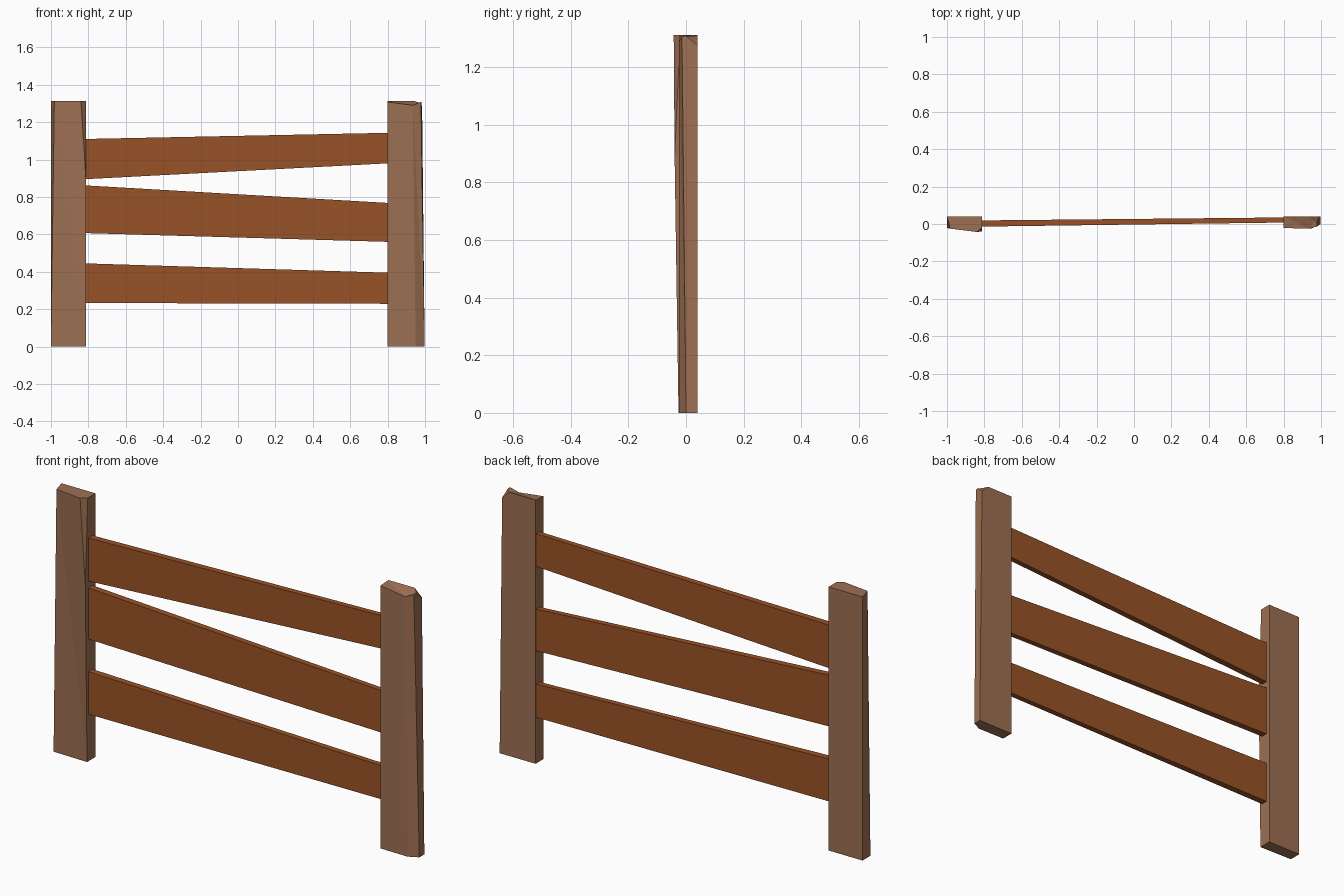
import bpy, bmesh
from mathutils import Vector

if "Cube" in bpy.data.objects:
    bpy.data.objects.remove(bpy.data.objects["Cube"])


def material(name, color):
    m = bpy.data.materials.new(name)
    m.diffuse_color = color
    m.use_nodes = True
    m.node_tree.nodes["Principled BSDF"].inputs["Base Color"].default_value = m.diffuse_color
    return m


POST_WOOD = material("post_wood", (0.34, 0.16, 0.085, 1))
RAIL_WOOD = material("rail_wood", (0.32, 0.085, 0.02, 1))


def loft(name, start, end, mat, cuts=()):
    """Flat-shaded solid between two matching rings; cuts are planes given
    by three points, the side holding the fourth point is removed."""
    bm = bmesh.new()
    a = [bm.verts.new(p) for p in start]
    b = [bm.verts.new(p) for p in end]
    n = len(a)
    bm.faces.new(a)
    bm.faces.new(b)
    for i in range(n):
        j = (i + 1) % n
        bm.faces.new((a[i], a[j], b[j], b[i]))
    # split warped quads so corner cuts stay clean
    bmesh.ops.triangulate(bm, faces=bm.faces[:])
    for p, q, r, removed in cuts:
        p, q, r = Vector(p), Vector(q), Vector(r)
        normal = (q - p).cross(r - p).normalized()
        if normal.dot(Vector(removed) - p) < 0:
            normal = -normal
        bmesh.ops.bisect_plane(bm, geom=bm.verts[:] + bm.edges[:] + bm.faces[:],
                               plane_co=p, plane_no=normal, clear_outer=True)
        bmesh.ops.holes_fill(bm, edges=[e for e in bm.edges if e.is_boundary])
    bmesh.ops.dissolve_limit(bm, angle_limit=0.01, verts=bm.verts[:], edges=bm.edges[:])
    bmesh.ops.recalc_face_normals(bm, faces=bm.faces[:])
    mesh = bpy.data.meshes.new(name)
    bm.to_mesh(mesh)
    bm.free()
    ob = bpy.data.objects.new(name, mesh)
    bpy.context.collection.objects.link(ob)
    mesh.materials.append(mat)
    return ob


# left post: narrows at the outer front edge, inner front corner hewn off at the top
loft("left_post",
     [(-1, .04, 0), (-.813, .04, 0), (-.813, -.026, 0), (-1, -.022, 0)],
     [(-1, .04, 1.312), (-.813, .04, 1.312), (-.813, -.046, 1.312), (-.982, -.025, 1.312)],
     POST_WOOD,
     [((-.84, -.043, 1.312), (-.813, -.02, 1.312), (-.813, -.04, .88),
       (-.813, -.046, 1.312))])

# right post: long bevel on the outer front edge, small cut on the outer back top corner
loft("right_post",
     [(.8, .04, 0), (.998, .04, 0), (.998, 0, 0), (.95, -.024, 0), (.8, -.022, 0)],
     [(.8, .04, 1.312), (.984, .04, 1.312), (.978, -.014, 1.308),
      (.935, -.024, 1.29), (.8, -.022, 1.308)],
     POST_WOOD,
     [((.979, -.005, 1.312), (.984, .04, 1.275), (.945, .04, 1.312),
       (.984, .04, 1.312))])

# crooked rails: (name, left bottom, left top, right bottom, right top)
for name, lb, lt, rb, rt in (("top_rail", .895, 1.11, .98, 1.143),
                             ("middle_rail", .607, .862, .56, .768),
                             ("bottom_rail", .233, .445, .229, .395)):
    loft(name,
         [(-.82, -.014, lb), (-.82, .019, lb), (-.82, .019, lt), (-.82, -.014, lt)],
         [(.805, .008, rb), (.805, .035, rb), (.805, .035, rt), (.805, .008, rt)],
         RAIL_WOOD)
